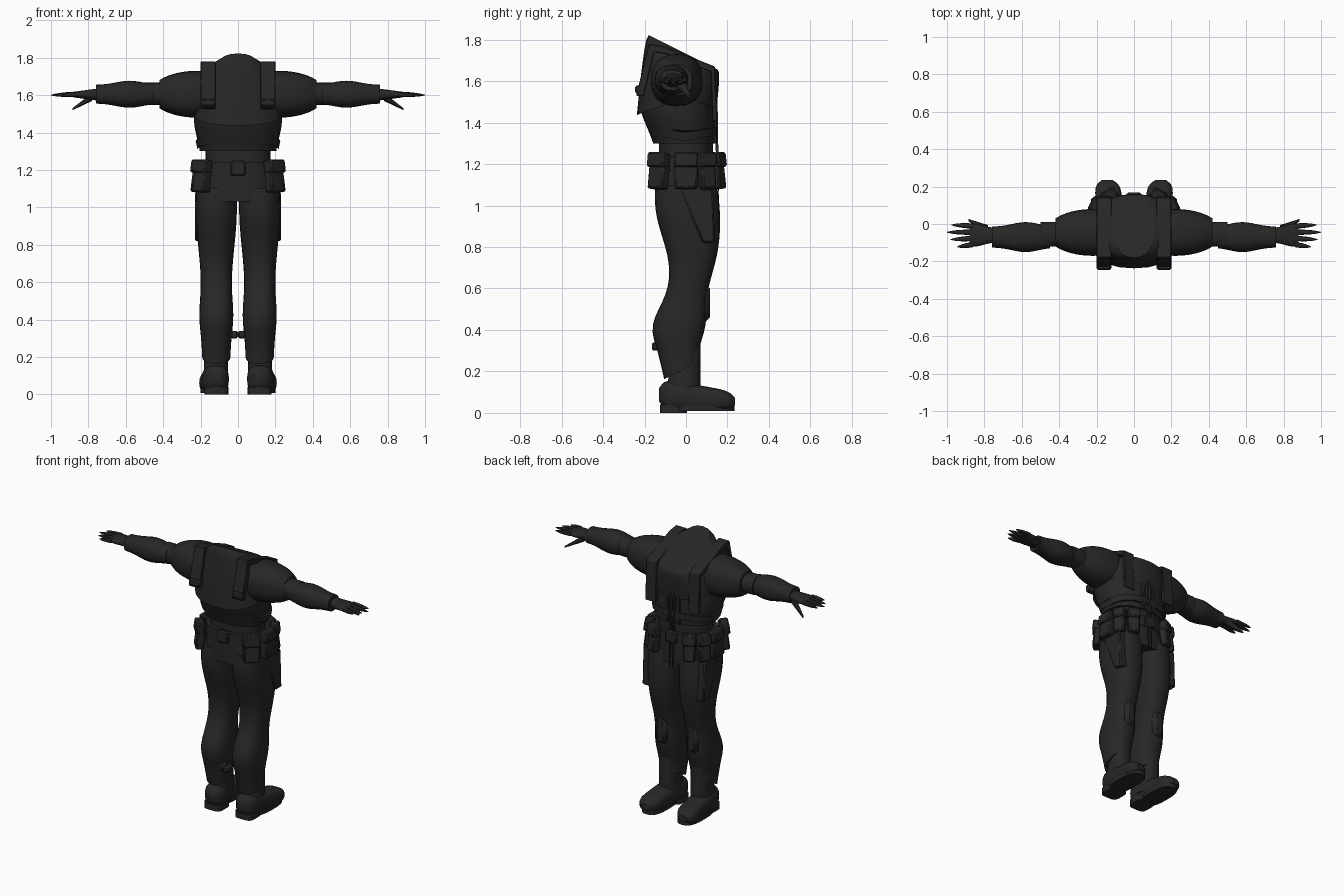
import bpy, bmesh, math
from mathutils import Matrix, Vector

cube = bpy.data.objects.get("Cube")
if cube:
    bpy.data.objects.remove(cube)

material = bpy.data.materials.new("charcoal_cloth")
material.use_nodes = True
charcoal = (.02, .02, .02, 1)
material.diffuse_color = charcoal
material.node_tree.nodes["Principled BSDF"].inputs["Base Color"].default_value = charcoal


def finish(name, bm, mirror, bevel=0):
    """Turn a bmesh into a shaded, optionally mirrored and bevelled object."""
    bmesh.ops.recalc_face_normals(bm, faces=bm.faces)
    mesh = bpy.data.meshes.new(name)
    bm.to_mesh(mesh)
    bm.free()
    mesh.materials.append(material)
    part = bpy.data.objects.new(name, mesh)
    bpy.context.collection.objects.link(part)
    bpy.ops.object.select_all(action='DESELECT')
    part.select_set(True)
    bpy.context.view_layer.objects.active = part
    bpy.ops.object.shade_smooth_by_angle(angle=math.radians(40))
    if bevel:
        part.modifiers.new("soft_edges", 'BEVEL').width = bevel
    if mirror:
        part.modifiers.new("other_side", 'MIRROR')


def loft(name, axis, start, end, shape, shift=None, mirror=False,
         steps=12, sides=24, power=2.4, caps=True):
    """Skin rounded sections along an axis. shape(position, t) gives two
    centres and two radii; shift(a, b, t) slides points along the axis."""
    bm = bmesh.new()
    loops = []
    for step in range(steps + 1):
        t = step / steps
        position = start + (end - start) * t
        centre_a, centre_b, radius_a, radius_b = shape(position, t)
        loop = []
        for side in range(sides):
            angle = math.tau * side / sides
            c, s = math.cos(angle), math.sin(angle)
            a = centre_a + radius_a * math.copysign(abs(c) ** (2 / power), c)
            b = centre_b + radius_b * math.copysign(abs(s) ** (2 / power), s)
            along = position + (shift(a, b, t) if shift else 0)
            point = {'X': (along, a, b), 'Y': (a, along, b), 'Z': (a, b, along)}[axis]
            loop.append(bm.verts.new(point))
        loops.append(loop)
    for low, high in zip(loops, loops[1:]):
        for side in range(sides):
            other = (side + 1) % sides
            bm.faces.new((low[side], low[other], high[other], high[side]))
    if caps:
        bm.faces.new(loops[0])
        bm.faces.new(loops[-1])
    finish(name, bm, mirror)


def block(name, centre, size, turn=0, lean=0, mirror=False, bevel=.008):
    """Bevelled box, turned about z and leaning outward."""
    bm = bmesh.new()
    matrix = (Matrix.Translation(centre) @ Matrix.Rotation(math.radians(turn), 4, 'Z')
              @ Matrix.Rotation(math.radians(lean), 4, 'Y') @ Matrix.Diagonal((*size, 1)))
    bmesh.ops.create_cube(bm, size=1, matrix=matrix)
    finish(name, bm, mirror, bevel)


def prism(name, outline, inner, outer, bevel=.004):
    """Mirrored pair of (y, z) outlines extruded from inner x to outer x."""
    bm = bmesh.new()
    face = bm.faces.new([bm.verts.new((inner, y, z)) for y, z in outline])
    extruded = bmesh.ops.extrude_face_region(bm, geom=[face])["geom"]
    moved = [item for item in extruded if isinstance(item, bmesh.types.BMVert)]
    bmesh.ops.translate(bm, verts=moved, vec=(outer - inner, 0, 0))
    finish(name, bm, True, bevel)


def bump(position, centre, spread):
    """Smooth bulge, one at the centre and fading to zero."""
    return math.exp(-((position - centre) / spread) ** 2)


def dome(t):
    """Quarter-circle falloff from one to zero."""
    return math.sqrt(max(0, 1 - t * t))


# Torso, waist and hips
def torso(z, extra=0):
    return (0, -.045 * bump(z, 1.52, .18),
            .195 + .04 * bump(z, 1.47, .14) + extra, .13 + .05 * bump(z, 1.5, .2) + extra)


loft("lower_torso", 'Z', 1.3, 1.56, lambda z, t: torso(z))
loft("chest_hem", 'Z', 1.31, 1.35, lambda z, t: torso(z, .012),
     shift=lambda x, y, t: .2 * abs(y), steps=4)
loft("waist", 'Z', 1.15, 1.34, lambda z, t: (0, 0, .175, .13), steps=1)
loft("hips", 'Z', 1.03, 1.18, lambda z, t: (0, 0, .215 - .025 * t, .15), steps=3)


# Upper shell sloping up to a tall back collar, with a hollow neck
def collar_slope(x, y, t):
    return -.5 * t * t * (y + .015) - .35 * abs(y) * (1 - t)


loft("chest_shell", 'Z', 1.52, 1.74,
     lambda z, t: (0, -.045 + .03 * t, .11 + .13 * dome(t), .165 + .027 * dome(t)),
     shift=collar_slope, steps=16, caps=False)
loft("neck_lining", 'Z', 1.58, 1.74,
     lambda z, t: (0, -.015, .05 + .06 * t, .1 + .065 * t), shift=collar_slope)

# Shoulder straps wrapping from back to chest
over = [(-.24, 1.53), (-.18, 1.78), (-.11, 1.77), (.14, 1.67), (.15, 1.4)]
under = [(y * .85, 1.5 + (z - 1.5) * .85) for y, z in reversed(over)]
prism("shoulder_strap", over + under, .12, .2)
block("strap_buckle", (.16, -.23, 1.56), (.08, .03, .04), mirror=True)

# Front closure with lapels above two tapering tails
prism("front_tail", [(.12, 1.64), (.15, 1.66), (.16, 1)], .004, .02)
prism("lapel", [(.1, 1.66), (.145, 1.65), (.15, 1.3), (.12, 1.3)], .03, .055)

# Belt, buckles and pouches
loft("belt", 'Z', 1.17, 1.24, lambda z, t: (0, 0, .2, .154), steps=1)
for place, y in (("back", -.157), ("front", .155)):
    block(place + "_buckle", (0, y, 1.21), (.08, .025, .08))
for place, x, y, width, turn in (("side", .22, 0, .11, 0), ("rear", .19, -.13, .1, -42),
                                 ("hip", .2, .1, .075, 28), ("front", .13, .15, .075, 62)):
    middle = Vector((x, y, 1.165))
    outward = Vector((math.cos(math.radians(turn)), math.sin(math.radians(turn)), 0))
    block(place + "_pouch", middle, (.05, width, .17), turn, -7, mirror=True)
    block(place + "_pouch_flap", middle + outward * .005 + Vector((0, 0, .055)),
          (.055, width + .008, .07), turn, -7, mirror=True)


# Shoulders and arms
def shoulder(x, t):
    radius = .125 * dome((x - .22) / .25)
    return -.045, 1.605, radius, radius


def forearm(x, t):
    radius = .055 + .025 * bump(x, .58, .1)
    return -.07, 1.605, radius, radius * .9


loft("shoulder_guard", 'X', .15, .42, shoulder, mirror=True)
loft("upper_arm", 'X', .35, .5, lambda x, t: (-.055, 1.607, .066, .06), mirror=True, steps=1)
loft("forearm_guard", 'X', .45, .76, forearm, mirror=True)

# Hands with spread fingers and a lowered thumb
loft("palm", 'X', .73, .88,
     lambda x, t: (-.06, 1.603, .04 + .02 * bump(x, .85, .06), .035 - .02 * t), mirror=True)
for index, (finger, tip) in enumerate((("little", .945), ("ring", .98),
                                       ("middle", 1), ("index", .975))):
    def finger_section(x, t):
        radius = .002 + .012 * (1 - t ** 3)
        return -.11 + .033 * index + .006 * (index - 2) * t, 1.605 - .005 * t, radius, radius

    loft(finger + "_finger", 'X', .86, tip, finger_section, mirror=True, steps=6, sides=10)
loft("thumb", 'X', .78, .885,
     lambda x, t: (-.03 + .05 * t, 1.59 - .065 * t, .024 - .017 * t, .022 - .016 * t),
     mirror=True, steps=5, sides=10)


# Legs with full thighs, backward calves and slanted hems
def leg(z, t):
    thigh, calf = bump(z, 1, .3), bump(z, .42, .13)
    return (.116, .03 * bump(z, .75, .2) - .04 * bump(z, .35, .2),
            .075 + .035 * thigh + .015 * calf, .08 + .075 * thigh + .045 * calf)


loft("leg", 'Z', .2, 1.1, leg, mirror=True, steps=24,
     shift=lambda x, y, t: .5 * (y + .03) * max(0, 1 - 8 * t))
prism("thigh_pocket", [(-.03, 1.08), (.13, 1.08), (.14, .82), (.08, .82)], .15, .23, .008)
block("knee_pad", (.115, .075, .53), (.08, .08, .18), mirror=True, bevel=.02)
block("calf_tab", (.02, -.13, .32), (.04, .07, .04), mirror=True)


# Boots
def boot_foot(y, t):
    rounding = 1 - .6 * abs(2 * t - 1) ** 8
    half = .08 - .033 * t
    return .113 + .03 * t, half + .008, .071 * rounding, half * rounding


loft("boot_shaft", 'Z', .05, .33,
     lambda z, t: (.118, -.02 + .03 * t, .068 - .01 * t, .09 - .03 * t), mirror=True, steps=4)
loft("boot_foot", 'Y', -.13, .236, boot_foot, mirror=True, steps=16, power=2.8)
loft("boot_sole", 'Z', .008, .035, lambda z, t: (.132, .09, .068, .143),
     mirror=True, steps=1, power=2.8)
loft("boot_heel", 'Z', 0, .04, lambda z, t: (.116, -.06, .064, .066),
     mirror=True, steps=1, power=4)
